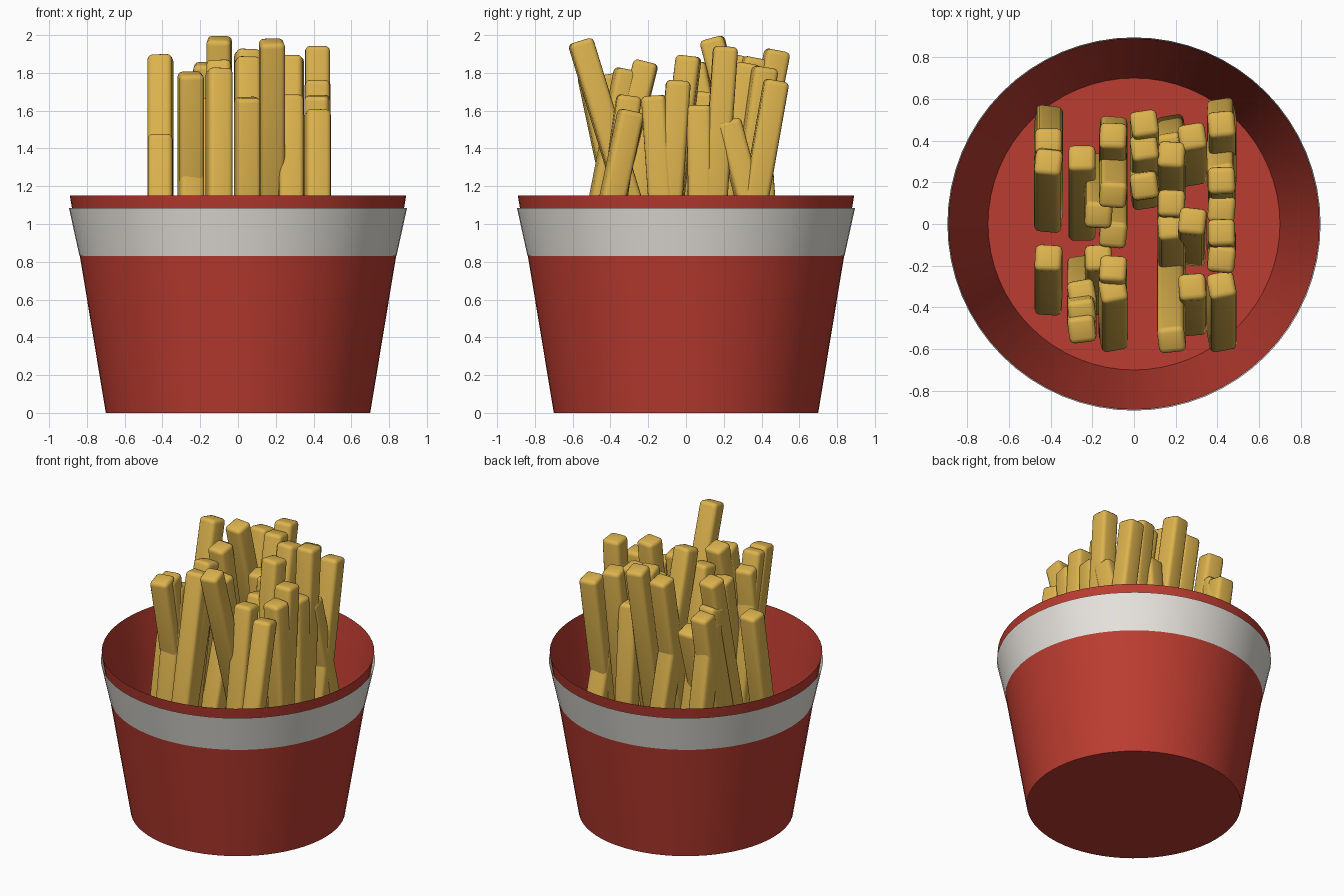
import bpy, bmesh, math, random
from mathutils import Matrix

if "Cube" in bpy.data.objects:
    bpy.data.objects.remove(bpy.data.objects["Cube"])

random.seed(4)


def material(name, rgb):
    m = bpy.data.materials.new(name)
    m.diffuse_color = (*rgb, 1)
    m.use_nodes = True
    m.node_tree.nodes["Principled BSDF"].inputs["Base Color"].default_value = m.diffuse_color
    return m


RED = material("red_card", (0.50, 0.045, 0.03))
WHITE = material("white_card", (0.80, 0.77, 0.72))
GOLD = material("potato_gold", (0.72, 0.45, 0.075))


def finish(name, bm, mat, angle=40):
    mesh = bpy.data.meshes.new(name)
    bm.to_mesh(mesh)
    bm.free()
    ob = bpy.data.objects.new(name, mesh)
    bpy.context.collection.objects.link(ob)
    mesh.materials.append(mat)
    bpy.ops.object.select_all(action='DESELECT')
    ob.select_set(True)
    bpy.context.view_layer.objects.active = ob
    bpy.ops.object.shade_smooth_by_angle(angle=math.radians(angle))


def tapered_wall(name, r0, z0, r1, z1, mat, floor=False):
    bm = bmesh.new()
    bmesh.ops.create_cone(bm, cap_ends=True, segments=64, radius1=r0, radius2=r1,
                          depth=z1 - z0,
                          matrix=Matrix.Translation((0, 0, (z0 + z1) / 2)))
    caps = [f for f in bm.faces if abs(f.normal.z) > 0.9
            and not (floor and f.normal.z < 0)]
    bmesh.ops.delete(bm, geom=caps, context='FACES_ONLY')
    finish(name, bm, mat)


# Open-topped cup and the pale band around it
tapered_wall("cup", 0.70, 0, 0.89, 1.15, RED, floor=True)
tapered_wall("band", 0.839, 0.83, 0.895, 1.085, WHITE)


# One fry: a rounded square stick hung from its top, leaning forward or back
def fry(name, x, y, z, lean, length=1.25, w=0.13):
    bm = bmesh.new()
    bmesh.ops.create_cube(bm, size=1, matrix=Matrix.Translation((0, 0, -length / 2))
                          @ Matrix.Diagonal((w, w, length, 1)))
    bmesh.ops.bevel(bm, geom=bm.edges[:], offset=0.026, segments=3, profile=0.5,
                    affect='EDGES')
    twist = math.radians(random.uniform(-8, 12))
    bm.transform(Matrix.Translation((x, y, z))
                 @ Matrix.Rotation(math.radians(-lean), 4, 'X')
                 @ Matrix.Rotation(twist, 4, 'Z'))
    finish(name, bm, GOLD, 60)


# Fries stand in rows by x; each is (top y, top z, lean in degrees)
rows = {
    -0.41: [(-.16, 1.47, 10), (.30, 1.89, 13), (.40, 1.67, 11), (.34, 1.6, 13),
            (.29, 1.7, -10)],
    -0.25: [(.32, 1.5, 16), (-.33, 1.7, 8), (-.43, 1.79, -10), (-.51, 1.8, -12)],
    -0.17: [(.04, 1.85, -11), (-.16, 1.66, 10)],
    -0.10: [(.425, 1.86, 11), (.135, 1.985, -15), (-.055, 1.68, -12),
            (-.21, 1.86, 14), (-.31, 1.82, 11)],
    0.05: [(.485, 1.92, 11), (.18, 1.67, -5), (.37, 1.88, 11)],
    0.18: [(.335, 1.85, 11), (.10, 1.7, 3), (-.01, 1.62, 12), (-.56, 1.97, -17),
           (.37, 1.6, -4)],
    0.28: [(.42, 1.83, 8), (.015, 1.89, 7), (-.30, 1.68, 8)],
    0.42: [(.48, 1.76, 10), (.21, 1.94, 4), (.07, 1.63, -1), (-.04, 1.76, 4),
           (-.17, 1.68, -4), (-.29, 1.6, 12), (.22, 1.55, -15)],
}
for r, (x, row) in enumerate(rows.items(), 1):
    for i, (y, z, lean) in enumerate(row, 1):
        fry(f"fry_{r}_{i}", x, y, z, lean)
